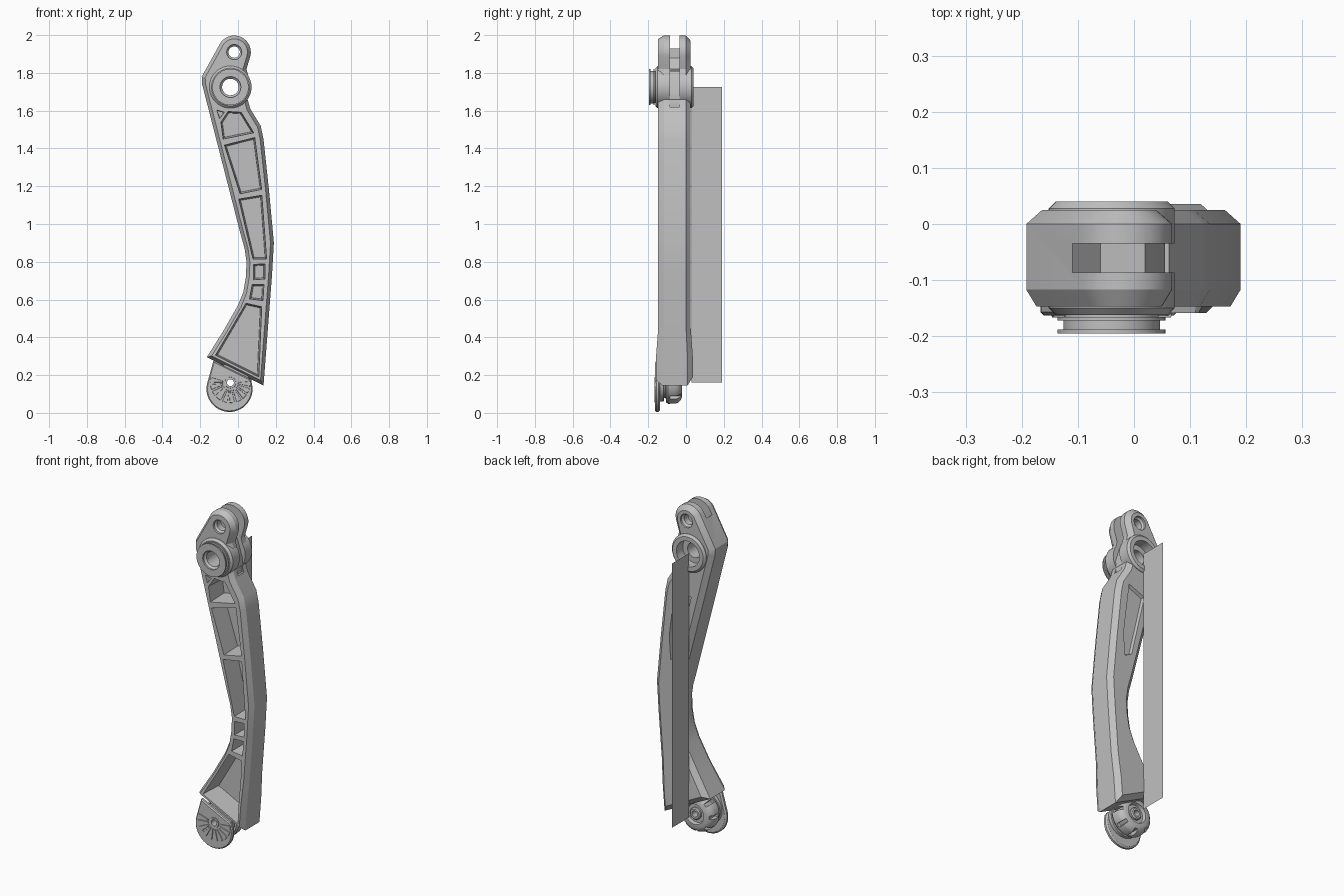
import bpy, bmesh, math
from mathutils import Vector

cube = bpy.data.objects.get("Cube")
if cube:
    bpy.data.objects.remove(cube)

grey = bpy.data.materials.new("light_grey")
grey.use_nodes = True
colour = (0.53, 0.53, 0.53, 1)
grey.diffuse_color = colour
grey.node_tree.nodes["Principled BSDF"].inputs["Base Color"].default_value = colour


def arc(x, z, r, start, end, steps):
    """Points on an arc in the x-z plane, angles in degrees."""
    angles = [math.radians(start + (end - start) * i / steps) for i in range(steps + 1)]
    return [(x + r * math.cos(a), z + r * math.sin(a)) for a in angles]


def circle(x, z, r, steps=40):
    return arc(x, z, r, 0, 360, steps)[:-1]


def offset(points, amount):
    """Move each corner of an outline inward by a mitred amount."""
    pts = [Vector(p) for p in points]
    area = sum(p.x * q.y - q.x * p.y for p, q in zip(pts, pts[1:] + pts[:1]))
    side = 1 if area > 0 else -1
    out = []
    for i, p in enumerate(pts):
        a = (p - pts[i - 1]).normalized()
        b = (pts[(i + 1) % len(pts)] - p).normalized()
        na, nb = Vector((-a.y, a.x)), Vector((-b.y, b.x))
        out.append(p + (na + nb) * (side * amount / max(0.4, 1 + na.dot(nb))))
    return out


def prism(name, outline, rings, flare=0):
    """Loft an x-z outline through (y, inset) rings, optionally flared at the foot end."""
    bm = bmesh.new()
    loops = [[bm.verts.new((p[0], y, p[1])) for p in offset(outline, inset)]
             for y, inset in rings]
    n = len(outline)
    for lower, upper in zip(loops, loops[1:]):
        for i in range(n):
            j = (i + 1) % n
            bm.faces.new((lower[i], lower[j], upper[j], upper[i]))
    bm.faces.new(loops[0])
    bm.faces.new(loops[-1])
    if flare:
        for height in (0.45, 0.3):
            bmesh.ops.bisect_plane(bm, geom=bm.verts[:] + bm.edges[:] + bm.faces[:],
                                   plane_co=(0, 0, height), plane_no=(0, 0, 1))
        bmesh.ops.triangulate(bm, faces=bm.faces[:])
        for v in bm.verts:
            grow = flare * min(1, max(0, (0.45 - v.co.z) / 0.15))
            v.co.y += (v.co.y + 0.06) * grow
    bmesh.ops.recalc_face_normals(bm, faces=bm.faces[:])
    mesh = bpy.data.meshes.new(name)
    bm.to_mesh(mesh)
    bm.free()
    mesh.materials.append(grey)
    obj = bpy.data.objects.new(name, mesh)
    bpy.context.collection.objects.link(obj)
    return obj


def cut(target, outline, rings):
    """Carve a lofted shape out of a part."""
    cutter = prism("cutter", outline, rings)
    cutter.hide_render = True
    mod = target.modifiers.new("cut", 'BOOLEAN')
    mod.operation = 'DIFFERENCE'
    mod.solver = 'EXACT'
    mod.use_hole_tolerant = True
    mod.object = cutter
    bpy.context.view_layer.objects.active = target
    bpy.ops.object.modifier_apply(modifier=mod.name)
    bpy.data.objects.remove(cutter)


JX, JZ = -0.04, 1.725      # main joint
LX, LZ = -0.02, 1.91       # upper lug
FX, FZ = -0.04, 0.16       # foot pivot

# Main link: one outline with chamfered edges, flared at the lower end
outline = (arc(LX, LZ, 0.088, 145, -15, 14)
           + [(0.045, 1.82)] + arc(JX, JZ, 0.11, 30, -35, 6)
           + [(0.065, 1.61), (0.12, 1.52), (0.135, 1.45), (0.165, 1.17), (0.19, 0.9),
              (0.18, 0.73), (0.135, 0.145), (-0.165, 0.295), (-0.08, 0.43), (0, 0.57),
              (0.028, 0.64), (0.042, 0.72), (0.045, 0.8), (0.035, 0.87), (0.01, 0.96),
              (-0.19, 1.74), (-0.192, 1.78)])
link = prism("main_link", outline,
             [(-0.147, 0.018), (-0.117, 0), (0, 0), (0.025, 0.028)], flare=0.13)

# Joint barrel and grooved front collar
barrel = prism("joint_barrel", circle(JX, JZ, 0.112),
               [(-0.162, 0.012), (-0.15, 0), (0.028, 0), (0.04, 0.012)])
collar = prism("joint_collar", circle(JX, JZ, 0.096),
               [(-0.155, 0.012), (-0.166, 0.012), (-0.166, 0), (-0.172, 0), (-0.172, 0.01),
                (-0.188, 0.01), (-0.188, 0), (-0.195, 0)])

# Front weight-saving pockets, separated by ribs
pockets = [
    [(-0.114, 1.605), (-0.07, 1.592), (-0.098, 1.555)],
    [(-0.055, 1.6), (0.02, 1.595), (0.09, 1.48), (-0.082, 1.445), (-0.095, 1.54)],
    [(-0.077, 1.42), (0.092, 1.463), (0.13, 1.18), (0.008, 1.155)],
    [(-0.001, 1.135), (0.13, 1.157), (0.156, 0.81), (0.076, 0.81), (0.05, 0.92)],
    [(0.077, 0.79), (0.147, 0.793), (0.147, 0.705), (0.077, 0.7)],
    [(0.072, 0.685), (0.142, 0.685), (0.136, 0.59), (0.056, 0.6)],
    [(0.04, 0.585), (0.13, 0.565), (0.113, 0.185), (-0.124, 0.304)],
]
for i, p in enumerate(pockets):
    taper = 0.004 if i == 0 else 0.012
    cut(link, p, [(-0.21, 0), (-0.027, taper)])

# Shallow tapered recess on the back
cut(link, [(-0.06, 1.47), (0.06, 1.52), (0.1, 1.2), (0.09, 1.05), (0.03, 1.08)],
    [(0.045, 0), (0.008, 0.014)])

# Clevis slot, joint bore and lug bore
slot = [(-0.11, 2.2), (-0.11, 1.88), (-0.06, 1.82), (0.02, 1.81), (0.055, 1.7),
        (0.05, 1.62), (0.3, 1.62), (0.3, 2.2)]
for part in (link, barrel):
    cut(part, slot, [(-0.086, 0), (-0.035, 0)])
    cut(part, circle(JX, JZ, 0.075), [(-0.3, 0.031), (-0.02, 0.031), (-0.02, 0), (0.1, 0)])
cut(collar, circle(JX, JZ, 0.055), [(-0.3, 0), (-0.185, 0), (-0.175, 0.011), (0.1, 0.011)])
cut(link, circle(LX, LZ, 0.04, 28),
    [(-0.2, 0), (-0.135, 0), (-0.125, 0.01), (0.003, 0.01), (0.013, 0), (0.1, 0)])

# Foot pad with radial grip ridges
pad = prism("foot_pad", arc(-0.045, 0.127, 0.122, 165, 375, 30) + [(0.06, 0.182), (-0.13, 0.276)],
            [(-0.163, 0.006), (-0.157, 0), (-0.145, 0), (-0.138, 0.01)])
cut(pad, circle(FX, FZ, 0.018, 24), [(-0.3, 0), (0.1, 0)])
for i in range(10):
    a = 172 + i * 20.5
    ridge = arc(FX, FZ, 0.04, a - 7, a + 7, 2) + arc(FX, FZ, 0.108, a + 8, a - 8, 2)
    prism("grip_ridge", ridge, [(-0.167, 0.002), (-0.16, 0)])
pivot_ring = prism("foot_pivot_ring", circle(FX, FZ, 0.031, 28), [(-0.168, 0.002), (-0.155, 0)])
cut(pivot_ring, circle(FX, FZ, 0.018, 24), [(-0.3, 0), (0.1, 0)])

# Rounded knob behind the pad, trimmed where it meets the link
knob = prism("foot_knob", circle(FX, FZ, 0.112),
             [(-0.142, 0.03), (-0.138, 0.012), (-0.118, 0.012), (-0.116, 0.03), (-0.108, 0.03),
              (-0.105, 0.008), (-0.095, 0), (-0.055, 0), (-0.04, 0.006), (-0.028, 0.018),
              (-0.022, 0.034)])
cut(knob, [(-0.3, 0.372), (0.3, 0.072), (0.3, 0.6), (-0.3, 0.6)], [(-0.3, 0), (0.1, 0)])
cut(knob, circle(FX, FZ, 0.066), [(-0.04, 0.012), (0, 0)])
cut(knob, circle(FX, FZ, 0.018, 24), [(-0.3, 0), (0.1, 0)])
for i in range(8):
    a = i * 45
    notch = arc(FX, FZ, 0.092, a - 6, a + 6, 2) + arc(FX, FZ, 0.14, a + 6, a - 6, 2)
    cut(knob, notch, [(-0.085, 0), (0.05, 0)])
hub = prism("foot_hub", circle(FX, FZ, 0.035, 28), [(-0.06, 0), (-0.03, 0), (-0.024, 0.006)])
cut(hub, circle(FX, FZ, 0.018, 24), [(-0.3, 0), (0.1, 0)])

# Flat fin along the back, joining the two joint axes
fin_mesh = bpy.data.meshes.new("back_fin")
fin_mesh.from_pydata([(JX, y, z) for y, z in ((0.03, FZ), (0.19, FZ), (0.19, JZ), (0.03, JZ))],
                     [], [(0, 1, 2, 3)])
fin_mesh.materials.append(grey)
fin = bpy.data.objects.new("back_fin", fin_mesh)
bpy.context.collection.objects.link(fin)

# Smooth round surfaces while keeping hard edges crisp
bpy.ops.object.select_all(action='DESELECT')
for obj in bpy.context.collection.objects:
    if obj.type == 'MESH':
        obj.select_set(True)
        bpy.context.view_layer.objects.active = obj
bpy.ops.object.shade_smooth_by_angle(angle=math.radians(25))
